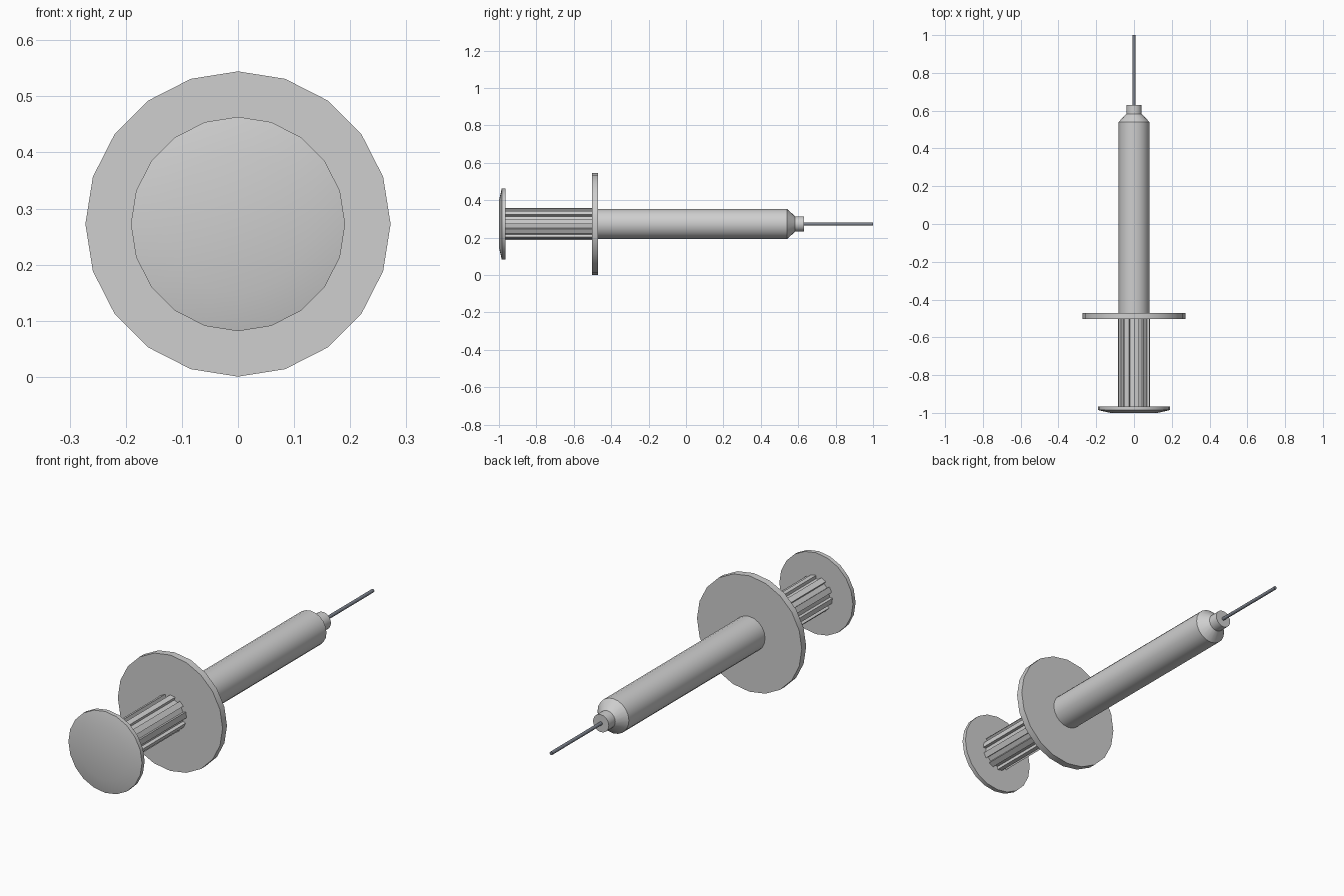
import bpy, bmesh, math

if "Cube" in bpy.data.objects:
    bpy.data.objects.remove(bpy.data.objects["Cube"])

ZC = 0.2725   # height of the long axis
N = 20        # sides around the axis


def material(name, rgb):
    m = bpy.data.materials.new(name)
    m.diffuse_color = (*rgb, 1)
    m.use_nodes = True
    m.node_tree.nodes["Principled BSDF"].inputs["Base Color"].default_value = m.diffuse_color
    return m


plastic = material("light grey plastic", (0.62, 0.62, 0.62))
steel = material("dark steel", (0.20, 0.22, 0.26))


def finish(bm, name, mat, angle=35):
    bmesh.ops.recalc_face_normals(bm, faces=bm.faces[:])
    me = bpy.data.meshes.new(name)
    bm.to_mesh(me)
    bm.free()
    ob = bpy.data.objects.new(name, me)
    bpy.context.collection.objects.link(ob)
    me.materials.append(mat)
    bpy.ops.object.select_all(action='DESELECT')
    ob.select_set(True)
    bpy.context.view_layer.objects.active = ob
    bpy.ops.object.shade_smooth_by_angle(angle=math.radians(angle))
    return ob


def loft(name, rings, mat, angle=35):
    """Skin rings along y; each ring is (y, list of (x, z) around the axis)."""
    bm = bmesh.new()
    loops = [[bm.verts.new((x, y, ZC + z)) for x, z in pts] for y, pts in rings]
    n = len(loops[0])
    for a, b in zip(loops, loops[1:]):
        for i in range(n):
            j = (i + 1) % n
            bm.faces.new((a[i], a[j], b[j], b[i]))
    bm.faces.new(loops[0])
    bm.faces.new(loops[-1])
    return finish(bm, name, mat, angle)


def circle(r, n=N):
    return [(r * math.cos(2 * math.pi * i / n), r * math.sin(2 * math.pi * i / n))
            for i in range(n)]


def lathe(name, profile, mat, n=N, angle=35):
    return loft(name, [(y, circle(r, n)) for y, r in profile], mat, angle)


# thumb rest with bevelled front
lathe("thumb_rest", [(-1.0, 0.125), (-0.985, 0.191), (-0.965, 0.191)], plastic, angle=25)

# ribbed plunger rod: alternate faces of the cylinder raised
ribbed = []
for k in range(N):
    r = 0.085 if k % 2 == 0 else 0.07
    for a in (k, k + 1):
        t = 2 * math.pi * a / N
        ribbed.append((r * math.cos(t), r * math.sin(t)))
loft("plunger_rod", [(-0.966, ribbed), (-0.49, ribbed)], plastic)

# finger flange
lathe("finger_flange", [(-0.503, 0.272), (-0.47, 0.272)], plastic)

# barrel, tapered shoulder and needle hub
lathe("barrel", [(-0.471, 0.0815), (0.54, 0.0815), (0.583, 0.041),
                 (0.631, 0.041)], plastic)

# needle
lathe("needle", [(0.63, 0.008), (1.0, 0.008)], steel, n=12)
